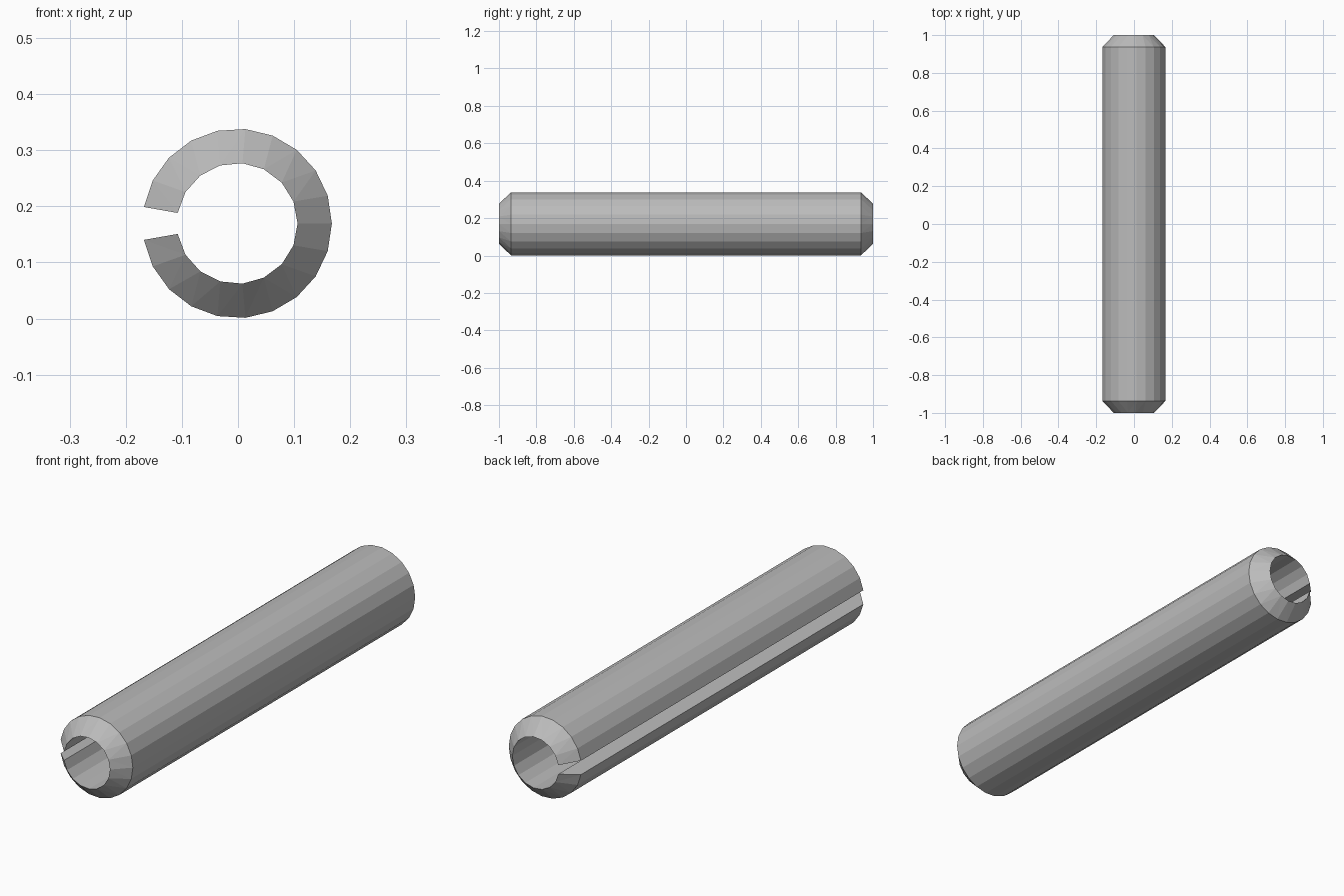
import bpy
import bmesh
from math import cos, sin, radians

cube = bpy.data.objects.get("Cube")
if cube:
    bpy.data.objects.remove(cube, do_unlink=True)

OUTER_R, BORE_R = 0.1688, 0.1077
OUTER_SEGS, BORE_SEGS = 20, 16
SLOT_HALF = 10            # degrees either side of -x
AXIS_X, AXIS_Z = -0.0015, 0.1695
HALF_LENGTH, SHOULDER = 1.0, 0.936

steel = bpy.data.materials.new("steel_grey")
steel.use_nodes = True
colour = (0.5, 0.5, 0.5, 1)
steel.diffuse_color = colour
steel.node_tree.nodes["Principled BSDF"].inputs["Base Color"].default_value = colour

bm = bmesh.new()


def arc(radius, segs, y):
    """Open arc of vertices that leaves the slot free."""
    verts = []
    for i in range(segs + 1):
        a = radians(180 - SLOT_HALF - (360 - 2 * SLOT_HALF) * i / segs)
        verts.append(bm.verts.new((AXIS_X + radius * cos(a), y, AXIS_Z + radius * sin(a))))
    return verts


def strip(a, b):
    """Quads between two arcs with the same number of points."""
    for i in range(len(a) - 1):
        bm.faces.new((a[i], a[i + 1], b[i + 1], b[i]))


def chamfer(a, b):
    """Triangles between two arcs with different numbers of points."""
    i = j = 0
    na, nb = len(a) - 1, len(b) - 1
    while i < na or j < nb:
        if j == nb or (i < na and (i + 1) * nb <= (j + 1) * na):
            bm.faces.new((a[i], a[i + 1], b[j]))
            i += 1
        else:
            bm.faces.new((a[i], b[j + 1], b[j]))
            j += 1


# Outer wall and bore
outer_front = arc(OUTER_R, OUTER_SEGS, -SHOULDER)
outer_back = arc(OUTER_R, OUTER_SEGS, SHOULDER)
bore_front = arc(BORE_R, BORE_SEGS, -HALF_LENGTH)
bore_back = arc(BORE_R, BORE_SEGS, HALF_LENGTH)
strip(outer_front, outer_back)
strip(bore_back, bore_front)

# Chamfered ends running down to the bore
chamfer(outer_front, bore_front)
chamfer(outer_back, bore_back)

# Slot walls
for k in (0, -1):
    bm.faces.new((outer_front[k], outer_back[k], bore_back[k], bore_front[k]))

bmesh.ops.recalc_face_normals(bm, faces=bm.faces[:])
mesh = bpy.data.meshes.new("slotted_pin")
bm.to_mesh(mesh)
bm.free()
mesh.materials.append(steel)
pin = bpy.data.objects.new("slotted_pin", mesh)
bpy.context.collection.objects.link(pin)
